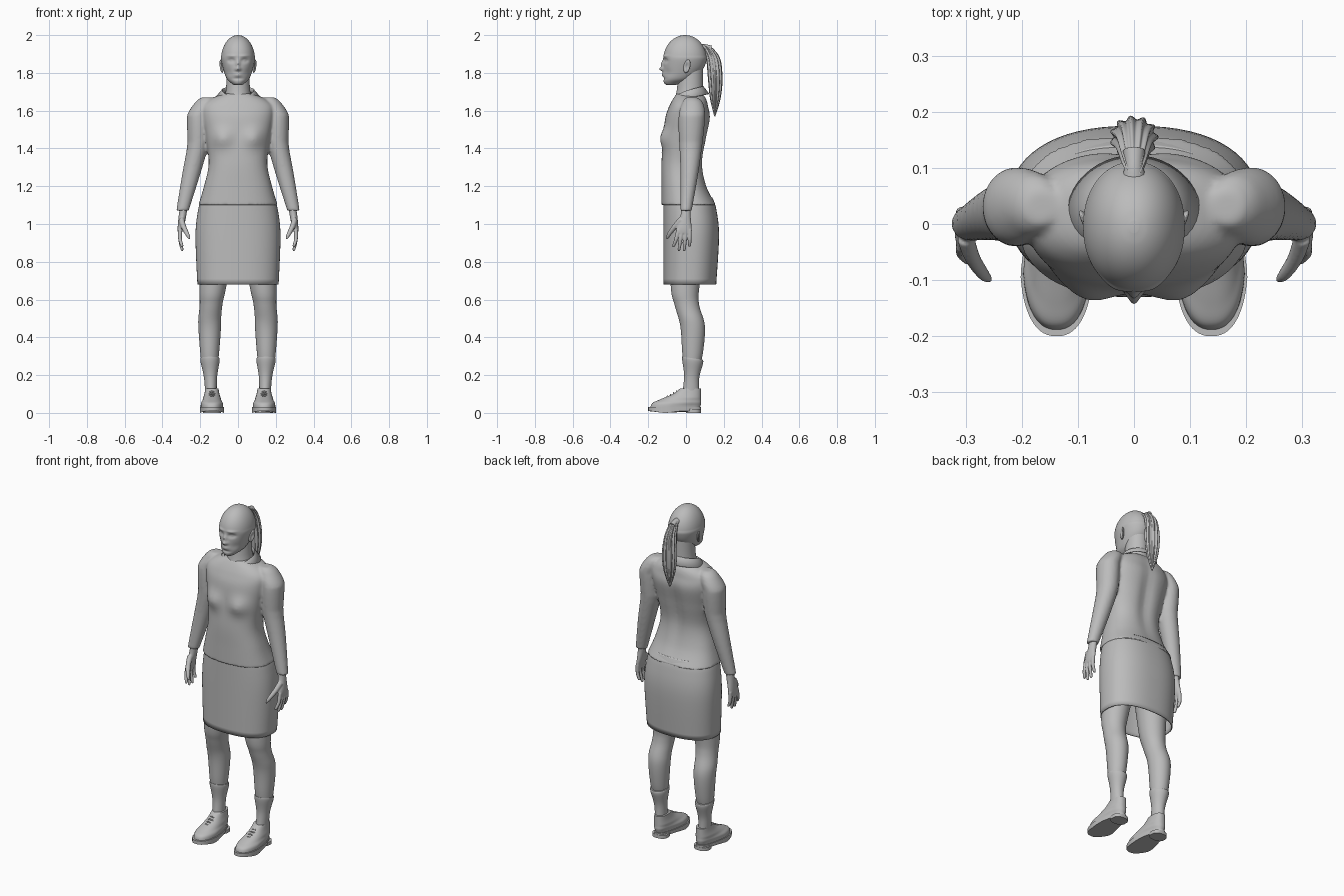
import bpy
import bmesh
from math import cos, sin, tau, pi, exp, radians, copysign
from mathutils import Vector

cube = bpy.data.objects.get("Cube")
if cube:
    bpy.data.objects.remove(cube)

colour = (0.5, 0.5, 0.5, 1)
grey = bpy.data.materials.new("plain grey")
grey.use_nodes = True
grey.diffuse_color = colour
grey.node_tree.nodes["Principled BSDF"].inputs["Base Color"].default_value = colour


def spline(rows, steps):
    """Smoothly interpolate between neighbouring tuples."""
    result = []
    for i in range(len(rows) - 1):
        before, start = rows[max(i - 1, 0)], rows[i]
        end, after = rows[i + 1], rows[min(i + 2, len(rows) - 1)]
        for step in range(steps):
            t = step / steps
            result.append([b + t / 2 * (c - a + t * (2 * a - 5 * b + 4 * c - d + t * (3 * (b - c) + d - a)))
                           for a, b, c, d in zip(before, start, end, after)])
    return result + [list(rows[-1])]


def bridge(bm, rings, caps=True):
    """Join rings of points with quads."""
    rows = [[bm.verts.new(point) for point in ring] for ring in rings]
    count = len(rows[0])
    for low, high in zip(rows, rows[1:]):
        for i in range(count):
            j = (i + 1) % count
            bm.faces.new((low[i], low[j], high[j], high[i]))
    if caps:
        bm.faces.new(rows[0])
        bm.faces.new(rows[-1])


def loft(bm, sections, centre=lambda z: 0, side=1, sides=64, steps=6, power=1, flutes=0, caps=True):
    """Stack level sections given as (height, front, back, half width)."""
    rings = []
    for z, front, back, half in spline(sections, steps):
        ring = []
        for i in range(sides):
            angle = tau * i / sides
            c, s = cos(angle), sin(angle)
            ripple = 1 + 0.1 * cos(flutes * angle) if flutes else 1
            x = half * ripple * copysign(abs(c) ** power, c)
            y = (back - front) / 2 * ripple * copysign(abs(s) ** power, s)
            ring.append((side * (centre(z) + x), (front + back) / 2 + y, z))
        rings.append(ring)
    bridge(bm, rings, caps)


def tube(bm, path, side=1, sides=12):
    """Round tube along (x, y, z, radius) points."""
    path = spline(path, 4)
    last = len(path) - 1
    rings = []
    for i, (x, y, z, radius) in enumerate(path):
        along = Vector(path[min(i + 1, last)][:3]) - Vector(path[max(i - 1, 0)][:3])
        u = along.cross(Vector((1, 0.01, 0))).normalized()
        v = along.cross(u).normalized()
        ring = []
        for k in range(sides):
            offset = radius * (u * cos(tau * k / sides) + v * sin(tau * k / sides))
            ring.append((side * (x + offset.x), y + offset.y, z + offset.z))
        rings.append(ring)
    bridge(bm, rings)


def bump(bm, x, z, wide, tall, push, front=True):
    """Push the front or back surface along y around a spot, on both sides."""
    for v in bm.verts:
        if (v.co.y < 0) == front:
            across = (abs(v.co.x) - x) / wide
            v.co.y += push * exp(-across ** 2 - ((v.co.z - z) / tall) ** 2)


def finish(bm, name, voxel=0, thickness=0):
    """Make a smooth-shaded object, optionally blended or given thickness."""
    bmesh.ops.recalc_face_normals(bm, faces=bm.faces)
    mesh = bpy.data.meshes.new(name)
    bm.to_mesh(mesh)
    bm.free()
    mesh.materials.append(grey)
    part = bpy.data.objects.new(name, mesh)
    bpy.context.collection.objects.link(part)
    bpy.ops.object.select_all(action='DESELECT')
    part.select_set(True)
    bpy.context.view_layer.objects.active = part
    bpy.ops.object.shade_smooth_by_angle(angle=radians(60))
    if voxel:
        blend = part.modifiers.new("blend", 'REMESH')
        blend.mode = 'VOXEL'
        blend.voxel_size = voxel
        blend.use_smooth_shade = True
        soften = part.modifiers.new("soften", 'SMOOTH')
        soften.iterations = 4
    if thickness:
        cloth = part.modifiers.new("cloth", 'SOLIDIFY')
        cloth.thickness = thickness
    return part


# Head: jaw sections topped by an elliptical dome, then the face
bm = bmesh.new()
jaw = [(1.735, -.1, -.06, .02), (1.745, -.115, -.02, .035), (1.77, -.12, .04, .06), (1.82, -.12, .09, .078)]
dome = []
for i in range(9):
    level, reach = sin(i * pi / 17), cos(i * pi / 17)
    dome.append((1.87 + .13 * level, -.005 - .115 * reach, -.005 + .115 * reach, .09 * reach))
loft(bm, jaw + dome, sides=112, steps=8, power=.95)
bump(bm, 0, 1.845, .01, .02, -.013)     # nose bridge
bump(bm, 0, 1.82, .015, .01, -.02)      # nose tip
bump(bm, 0, 1.79, .02, .01, -.008)      # lips
bump(bm, 0, 1.79, .025, .002, .005)     # mouth line
bump(bm, 0, 1.77, .03, .007, .005)      # hollow above the chin
bump(bm, .035, 1.865, .018, .01, .014)  # eye sockets
bump(bm, .035, 1.865, .01, .006, -.008) # eyeballs
bump(bm, .035, 1.89, .025, .007, -.005) # brows
bump(bm, .05, 1.8, .02, .02, .005)      # cheek hollows
finish(bm, "head")

# Neck
bm = bmesh.new()
loft(bm, [(1.6, -.08, .1, .09), (1.7, -.05, .09, .065), (1.83, -.04, .09, .06)])
finish(bm, "neck")

# Ears: flattened ovals with a hollow, leaning outwards at the back
for side, label in ((1, "left"), (-1, "right")):
    bm = bmesh.new()
    bmesh.ops.create_uvsphere(bm, u_segments=24, v_segments=24, radius=1)
    for v in bm.verts:
        x, y, z = v.co
        hollow = exp(-3 * (y * y + z * z)) if x > 0 else 0
        v.co.x = side * (.088 + .01 * x + .006 * y + .004 * z - .012 * hollow)
        v.co.y = .005 + .018 * y + .006 * z
        v.co.z = 1.835 + .035 * z
    finish(bm, label + "_ear")

# Ponytail with fluted strands, and the gathered hair that holds it
bm = bmesh.new()
loft(bm, [(1.95, .08, .1, .01), (1.93, .09, .14, .02), (1.87, .11, .18, .03), (1.76, .12, .19, .04),
          (1.66, .13, .18, .03), (1.57, .15, .155, .004)], sides=88, flutes=11)
finish(bm, "ponytail")
bm = bmesh.new()
tube(bm, [(0, .08, 1.93, .025), (0, .1, 1.935, .017), (0, .13, 1.925, .02)])
finish(bm, "gathered_hair")

# Shirt: torso and sleeves blended together
bm = bmesh.new()
loft(bm, [(1.1, -.13, .16, .21), (1.2, -.13, .11, .18), (1.32, -.13, .09, .155), (1.45, -.12, .11, .17),
          (1.56, -.11, .13, .19), (1.62, -.09, .12, .19), (1.66, -.07, .11, .15), (1.69, -.05, .09, .08)],
     power=.82)
bump(bm, .085, 1.455, .055, .05, -.025)
bump(bm, 0, 1.42, .04, .2, -.015, front=False)
for side in (1, -1):
    loft(bm, [(1.67, 0, .06, .03), (1.64, -.02, .09, .05), (1.55, -.04, .1, .06), (1.3, -.03, .07, .05),
              (1.07, -.03, .03, .033)],
         centre=lambda z: .21 + .24 * max(0, 1.42 - z) - .5 * max(0, z - 1.58), side=side)
shirt = finish(bm, "shirt", voxel=.0075)

# Button placket clinging to the shirt front
bm = bmesh.new()
bmesh.ops.create_grid(bm, x_segments=4, y_segments=40, size=.5)
for v in bm.verts:
    t = v.co.y + .5
    v.co = (.015 * v.co.x, -.15 + .05 * t * t, 1.1 + .53 * t)
cling = finish(bm, "placket").modifiers.new("cling", 'SHRINKWRAP')
cling.target = shirt
cling.wrap_mode = 'ABOVE_SURFACE'
cling.offset = .002

# Open folded collar, higher at the nape
bm = bmesh.new()
previous = None
for i in range(41):
    angle = radians(-70 + 8 * i)
    c, s = cos(angle), sin(angle)
    drop = .04 * max(0, -s) ** 3
    row = [bm.verts.new((half * c, .015 + .9 * half * s, 1.69 + lift + .02 * s - drop))
           for half, lift in ((.075, 0), (.085, .02), (.12, -.02))]
    if previous:
        for k in range(len(row) - 1):
            bm.faces.new((previous[k], previous[k + 1], row[k + 1], row[k]))
    previous = row
finish(bm, "collar", thickness=.005)

# Pencil skirt, open at the bottom
bm = bmesh.new()
loft(bm, [(1.14, -.12, .14, .19), (1.08, -.12, .16, .21), (.94, -.12, .175, .225), (.68, -.12, .16, .215)],
     power=.85, caps=False)
finish(bm, "skirt", thickness=.006)

for side, label in ((1, "left_"), (-1, "right_")):
    # Bare leg
    bm = bmesh.new()
    loft(bm, [(.9, -.09, .11, .09), (.66, -.08, .07, .07), (.57, -.06, .07, .06), (.46, -.03, .1, .06),
              (.32, -.02, .09, .05), (.24, -.01, .07, .04)],
         centre=lambda z: .15 - .1 * max(0, z - .5), side=side)
    finish(bm, label + "leg")

    # Ankle sock, wider at its top edge
    bm = bmesh.new()
    loft(bm, [(.29, -.02, .09, .05), (.27, -.02, .09, .05), (.19, -.01, .07, .035), (.09, -.02, .07, .03)],
         centre=lambda z: .14 + .03 * z, side=side)
    for v in bm.verts:
        v.co.z -= .15 * (v.co.y - .03)
    finish(bm, label + "sock")

    # Shoe: upper, sole and heel share a footprint that narrows behind the ball
    shoe = {"shoe_upper": [(.02, -.19, .07, .06), (.05, -.18, .08, .06), (.07, -.14, .08, .05),
                           (.1, -.07, .08, .04), (.13, -.03, .08, .035)],
            "shoe_sole": [(.01, -.2, .08, .065), (.03, -.2, .08, .065)],
            "shoe_heel": [(0, 0, .08, .065), (.02, 0, .08, .065)]}
    for name, sections in shoe.items():
        bm = bmesh.new()
        loft(bm, sections, centre=lambda z: .138, side=side, power=.85)
        for v in bm.verts:
            behind = min(1, max(0, 8 * (v.co.y + .09)))
            narrowing = .28 * behind * min(1, max(0, 2 - 25 * v.co.z))
            v.co.x += narrowing * (side * .138 - v.co.x)
            if name == "shoe_sole" and v.co.z < .02:
                v.co.z -= .01 * exp(-(20 * (v.co.y + .11)) ** 2)
        finish(bm, label + name)

    # Laces across the instep
    bm = bmesh.new()
    for i in range(4):
        y, z = -.05 - .016 * i, .115 - .009 * i
        tube(bm, [(.138 + .023 * k, y + .01 * abs(k), z - .01 * abs(k), .004) for k in (-1, 0, 1)], side)
    finish(bm, label + "laces")

    # Hand: palm, four fingers and thumb blended
    bm = bmesh.new()
    loft(bm, [(1.09, -.025, .025, .02), (1.04, -.03, .025, .02), (.98, -.05, .03, .016), (.95, -.05, .03, .01)],
         centre=lambda z: .29 + .15 * max(0, 1.07 - z), side=side)
    for i in range(4):
        knuckle, end = -.04 + .02 * i, -.065 + .028 * i
        tip = .88 if i in (0, 3) else .86
        tube(bm, [(.306, knuckle, .97, .0115), (.307, (knuckle + end) / 2, .92, .01),
                  (.296, end, tip + .005, .008), (.295, end, tip, .003)], side)
    tube(bm, [(.3, -.025, 1.025, .016), (.288, -.06, .985, .014), (.268, -.09, .945, .011),
              (.256, -.1, .92, .005)], side)
    finish(bm, label + "hand", voxel=.0035)
